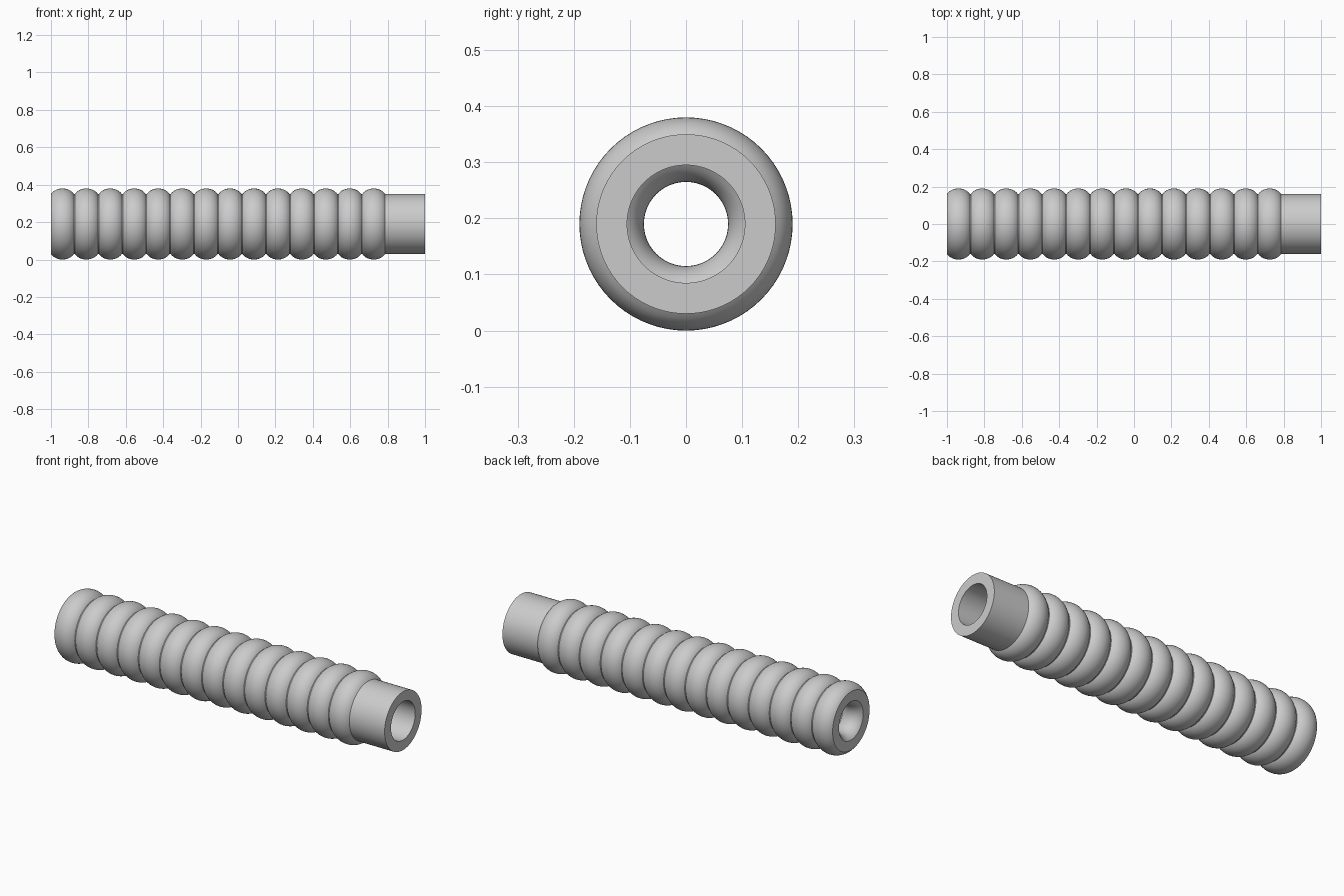
import bpy, bmesh
from math import sin, cos, pi, sqrt, asin, radians

cube = bpy.data.objects.get("Cube")
if cube:
    bpy.data.objects.remove(cube)

AXIS_Z = 0.19                   # height of the hose axis
OUTER, BORE = 0.16, 0.105       # plain tube wall
MID = (OUTER + BORE) / 2
RINGS, PITCH, FIRST = 14, 0.128, -0.9385
HALF = 0.0615                   # half width of a ring
BULGE = 0.19 - MID              # radial half size of a ring section
JOIN = FIRST + PITCH * (RINGS - 1) + HALF
SEGMENTS, ARC = 72, 14

grey = bpy.data.materials.new("light grey")
grey.use_nodes = True
colour = (0.6, 0.6, 0.6, 1)
grey.diffuse_color = colour
grey.node_tree.nodes["Principled BSDF"].inputs["Base Color"].default_value = colour


def lathe(name, profile):
    """Turn an open (x, radius) profile around the hose axis."""
    bm = bmesh.new()
    loops = []
    for s in range(SEGMENTS):
        a = 2 * pi * s / SEGMENTS
        loops.append([bm.verts.new((x, r * cos(a), AXIS_Z + r * sin(a)))
                      for x, r in profile])
    for s, here in enumerate(loops):
        there = loops[(s + 1) % SEGMENTS]
        for i in range(len(profile) - 1):
            bm.faces.new((here[i], here[i + 1], there[i + 1], there[i]))
    mesh = bpy.data.meshes.new(name)
    bm.to_mesh(mesh)
    bm.free()
    mesh.materials.append(grey)
    obj = bpy.data.objects.new(name, mesh)
    bpy.context.collection.objects.link(obj)
    bpy.ops.object.select_all(action='DESELECT')
    obj.select_set(True)
    bpy.context.view_layer.objects.active = obj
    bpy.ops.object.shade_smooth_by_angle(angle=radians(30))
    return obj


# Elliptical ring section, cut off where it meets the tube wall
edge = asin((OUTER - MID) / BULGE)
width = HALF / sqrt(1 - ((OUTER - MID) / BULGE) ** 2)
angles = [edge + (pi - 2 * edge) * k / ARC for k in range(ARC + 1)]

# Ribbed hose: outside from the sleeve to the open end, then back along the bore
outside = [(FIRST + PITCH * n + width * cos(a), MID + BULGE * sin(a))
           for n in reversed(range(RINGS)) for a in angles]
inside = [(x, 2 * MID - r) for x, r in reversed(outside)]
lathe("ribbed_hose", outside + inside)

# Plain sleeve at the left end
lathe("end_sleeve", [(JOIN, BORE), (1, BORE), (1, OUTER), (JOIN, OUTER)])
